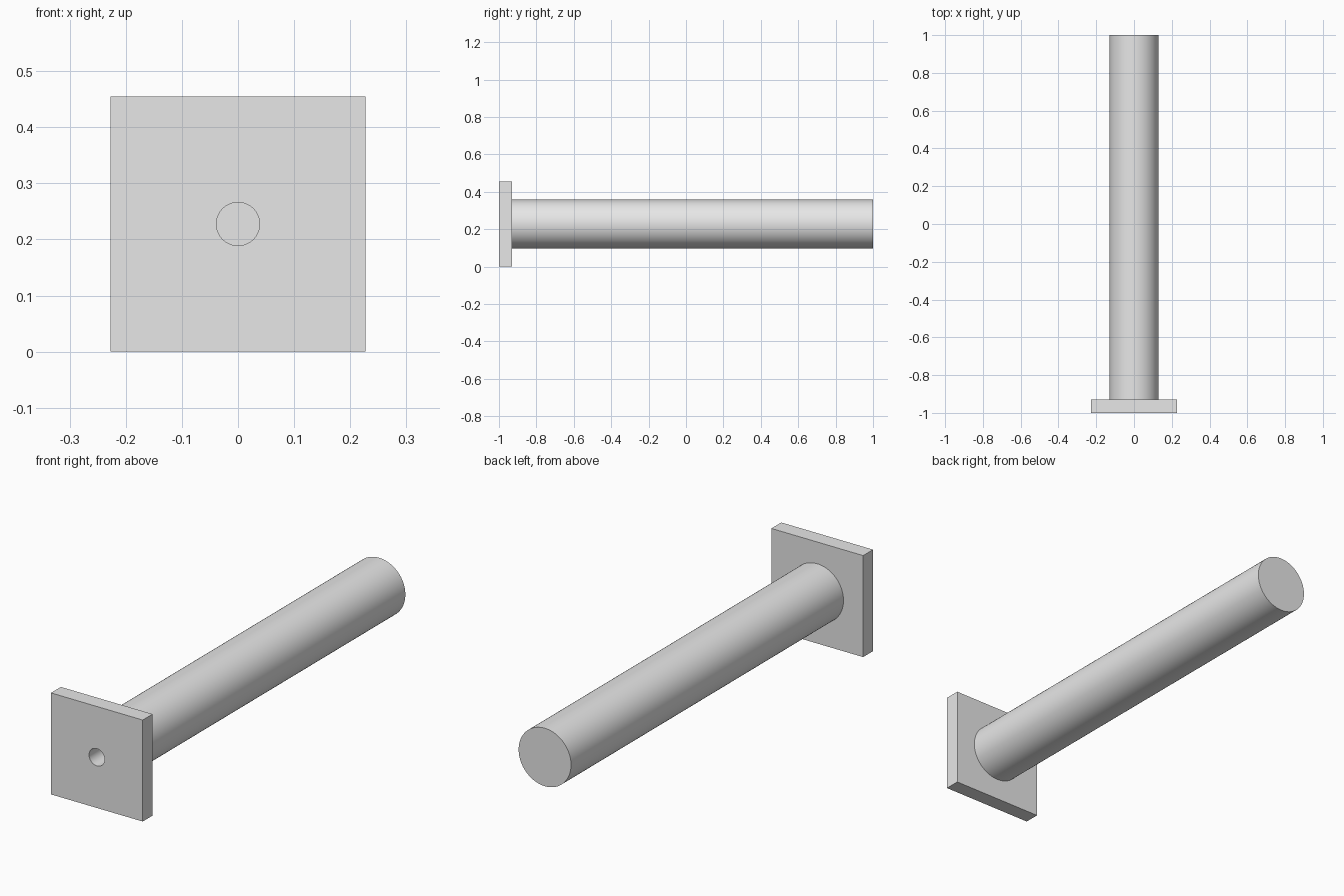
import bpy
import bmesh
from math import cos, sin, tau, radians

if "Cube" in bpy.data.objects:
    bpy.data.objects.remove(bpy.data.objects["Cube"])

HALF = 0.2275        # half width of the plate, also height of the axis
TUBE_R = 0.13
BORE_R = 0.0385
FRONT, JOINT, BACK = -1.0, -0.93, 1.0
SIDES = 96

grey = bpy.data.materials.new("light_grey")
grey.use_nodes = True
grey.diffuse_color = (0.8, 0.8, 0.8, 1)
grey.node_tree.nodes["Principled BSDF"].inputs["Base Color"].default_value = (0.8, 0.8, 0.8, 1)


def ring(bm, points, y):
    """Closed loop of edges around the axis at depth y."""
    verts = [bm.verts.new((x, y, HALF + z)) for x, z in points]
    return [bm.edges.new((v, verts[i - 1])) for i, v in enumerate(verts)]


def circle(r):
    return [(r * cos(tau * i / SIDES), r * sin(tau * i / SIDES)) for i in range(SIDES)]


def square(h):
    return [(h, h), (-h, h), (-h, -h), (h, -h)]


def bridge(bm, a, b):
    bmesh.ops.bridge_loops(bm, edges=a + b)


def face_with_hole(bm, outline, hole, direction):
    bmesh.ops.triangle_fill(bm, edges=outline + hole, use_beauty=True,
                            normal=(0, direction, 0))


def finish(bm, name, outward):
    """Orient faces away from the solid, then make a shaded object."""
    bm.normal_update()
    for f in bm.faces:
        if f.normal.dot(outward(f.calc_center_median())) < 0:
            f.normal_flip()
    mesh = bpy.data.meshes.new(name)
    bm.to_mesh(mesh)
    bm.free()
    mesh.materials.append(grey)
    obj = bpy.data.objects.new(name, mesh)
    bpy.context.collection.objects.link(obj)
    bpy.ops.object.select_all(action="DESELECT")
    obj.select_set(True)
    bpy.context.view_layer.objects.active = obj
    bpy.ops.object.shade_smooth_by_angle(angle=radians(30))


def outward_from(y0, y1):
    """Outward direction rule: end caps along y, bore inward, skin outward."""
    from mathutils import Vector

    def rule(c):
        if abs(c.y - y0) < 1e-4:
            return Vector((0, -1, 0))
        if abs(c.y - y1) < 1e-4:
            return Vector((0, 1, 0))
        radial = Vector((c.x, 0, c.z - HALF))
        return -radial if radial.length < BORE_R * 1.1 else radial
    return rule


# Square end plate, pierced by the bore and open where the tube joins it
bm = bmesh.new()
front_edge, back_edge = ring(bm, square(HALF), FRONT), ring(bm, square(HALF), JOINT)
bore_front, bore_joint = ring(bm, circle(BORE_R), FRONT), ring(bm, circle(BORE_R), JOINT)
tube_joint = ring(bm, circle(TUBE_R), JOINT)
bridge(bm, front_edge, back_edge)
bridge(bm, bore_front, bore_joint)
face_with_hole(bm, front_edge, bore_front, -1)
face_with_hole(bm, back_edge, tube_joint, 1)
finish(bm, "end_plate", outward_from(FRONT, JOINT))

# Thick-walled tube with a narrow bore
bm = bmesh.new()
skin_joint, skin_back = ring(bm, circle(TUBE_R), JOINT), ring(bm, circle(TUBE_R), BACK)
bore_joint, bore_back = ring(bm, circle(BORE_R), JOINT), ring(bm, circle(BORE_R), BACK)
bridge(bm, skin_joint, skin_back)
bridge(bm, bore_joint, bore_back)
bridge(bm, skin_back, bore_back)
finish(bm, "tube", outward_from(JOINT, BACK))
